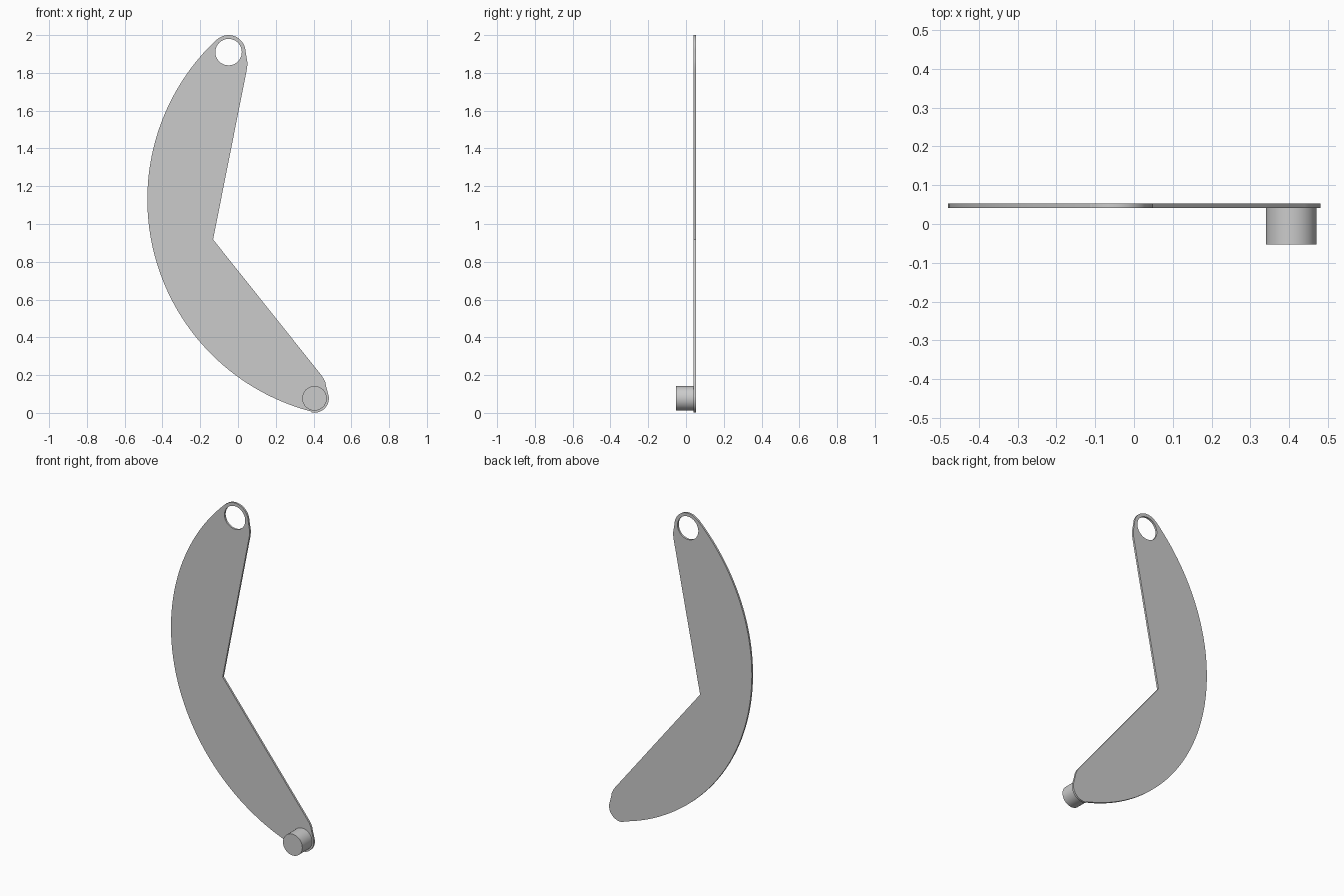
import bpy
from math import cos, sin, radians, pi

if "Cube" in bpy.data.objects:
    bpy.data.objects.remove(bpy.data.objects["Cube"])

Y_FRONT, Y_BACK = 0.041, 0.053


def arc(cx, cz, r, a0, a1, n):
    """Points along an arc, angles in degrees."""
    return [(cx + r * cos(radians(a0 + (a1 - a0) * i / n)),
             cz + r * sin(radians(a0 + (a1 - a0) * i / n))) for i in range(n + 1)]


def smooth(ob):
    bpy.ops.object.select_all(action='DESELECT')
    ob.select_set(True)
    bpy.context.view_layer.objects.active = ob
    bpy.ops.object.shade_smooth_by_angle(angle=radians(20))


# Boomerang-shaped outline: outer arc, rounded ends, bent inner edge
outline = arc(0.68, 1.13, 1.16, 133.1, 255.4, 72)
outline += arc(0.405, 0.077, 0.076, -103, 8, 18)
outline += [(0.466, 0.143), (0.462, 0.163), (0.453, 0.182), (0.440, 0.201)]
outline += [(-0.132, 0.918)]
outline += [(0.046, 1.815), (0.049, 1.838), (0.049, 1.86), (0.046, 1.877)]
outline += arc(-0.05, 1.91, 0.09, 2, 131, 20)

# Round hole in the upper end
hole = arc(-0.05, 1.91, 0.07, 0, 352.5, 47)

# Flat plate from the filled profile
curve = bpy.data.curves.new("arm_plate", 'CURVE')
curve.dimensions = '2D'
curve.fill_mode = 'BOTH'
curve.extrude = (Y_BACK - Y_FRONT) / 2
for pts in (outline, hole):
    s = curve.splines.new('POLY')
    s.points.add(len(pts) - 1)
    for p, (x, z) in zip(s.points, pts):
        p.co = (x, z, 0, 1)
    s.use_cyclic_u = True
plate = bpy.data.objects.new("arm_plate", curve)
bpy.context.collection.objects.link(plate)
plate.location.y = (Y_FRONT + Y_BACK) / 2
plate.rotation_euler.x = pi / 2
bpy.context.view_layer.objects.active = plate
plate.select_set(True)
bpy.ops.object.convert(target='MESH')
plate = bpy.context.object
# Weld the caps to the rim
bpy.ops.object.mode_set(mode='EDIT')
bpy.ops.mesh.select_all(action='SELECT')
bpy.ops.mesh.remove_doubles(threshold=0.0001)
bpy.ops.mesh.normals_make_consistent(inside=False)
bpy.ops.object.mode_set(mode='OBJECT')
smooth(plate)

# Peg on the front of the lower end
bpy.ops.mesh.primitive_cylinder_add(vertices=48, radius=0.065, depth=Y_FRONT + 0.053,
                                    location=(0.405, (Y_FRONT - 0.053) / 2, 0.077),
                                    rotation=(pi / 2, 0, 0))
peg = bpy.context.object
peg.name = "pivot_peg"
smooth(peg)
